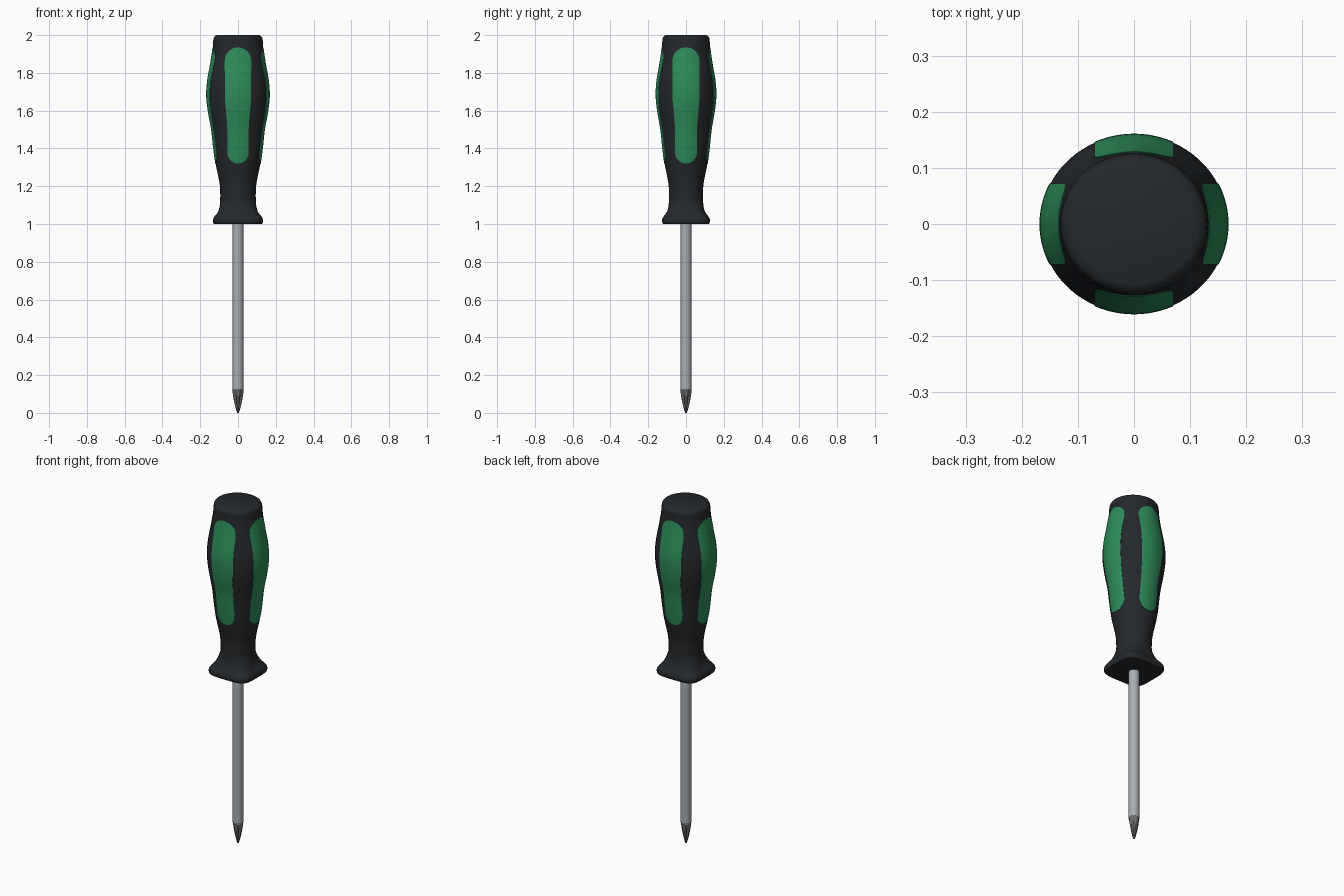
import bpy, bmesh
from math import pi, sin, cos, asin, sqrt

if "Cube" in bpy.data.objects:
    bpy.data.objects.remove(bpy.data.objects["Cube"])

FLAT = 0.955  # handle is slightly oval: y radius / x radius
PROFILE = [(1.0, .125), (1.006, .131), (1.025, .132), (1.04, .124), (1.06, .108),
           (1.09, .098), (1.14, .094), (1.2, .096), (1.25, .104), (1.32, .119),
           (1.4, .130), (1.5, .141), (1.6, .159), (1.68, .167), (1.76, .162),
           (1.85, .146), (1.93, .134), (1.98, .130), (1.993, .124), (2.0, .112)]


def material(name, rgb):
    m = bpy.data.materials.new(name)
    m.diffuse_color = (*rgb, 1)
    m.use_nodes = True
    m.node_tree.nodes["Principled BSDF"].inputs["Base Color"].default_value = m.diffuse_color
    return m


def finish(name, bm, mat, angle=35):
    bmesh.ops.remove_doubles(bm, verts=bm.verts, dist=1e-5)
    bmesh.ops.recalc_face_normals(bm, faces=bm.faces)
    me = bpy.data.meshes.new(name)
    bm.to_mesh(me)
    bm.free()
    me.materials.append(mat)
    ob = bpy.data.objects.new(name, me)
    bpy.context.collection.objects.link(ob)
    bpy.ops.object.select_all(action='DESELECT')
    ob.select_set(True)
    bpy.context.view_layer.objects.active = ob
    bpy.ops.object.shade_smooth_by_angle(angle=angle * pi / 180)
    return ob


def loft(name, rings, mat, angle=35):
    bm = bmesh.new()
    loops = [[bm.verts.new(p) for p in ring] for ring in rings]
    n = len(loops[0])
    for a, b in zip(loops, loops[1:]):
        for i in range(n):
            j = (i + 1) % n
            bm.faces.new((a[i], a[j], b[j], b[i]))
    bm.faces.new(loops[0][::-1])
    bm.faces.new(loops[-1])
    return finish(name, bm, mat, angle)


def slope(i):
    lo, hi = PROFILE[max(i - 1, 0)], PROFILE[min(i + 1, len(PROFILE) - 1)]
    return (hi[1] - lo[1]) / (hi[0] - lo[0])


def radius(z):
    # smooth curve through the profile points
    i = max(k for k in range(len(PROFILE) - 1) if PROFILE[k][0] <= z)
    (z0, r0), (z1, r1) = PROFILE[i], PROFILE[i + 1]
    h = z1 - z0
    t = (z - z0) / h
    return ((2*t**3 - 3*t*t + 1) * r0 + (t**3 - 2*t*t + t) * h * slope(i)
            + (3*t*t - 2*t**3) * r1 + (t**3 - t*t) * h * slope(i + 1))


def surf(th, z, off=0.0):
    # round grip that turns into a rounded square at the guard
    t = min(max((z - 1.03) / 0.1, 0), 1)
    n = 4.4 - 2.4 * t * t * (3 - 2 * t)
    a = radius(z)
    r = (abs(cos(th) / a)**n + abs(sin(th) / (a * FLAT))**n)**(-1 / n) + off
    return (r * cos(th), r * sin(th), z)


black = material("black_rubber", (.018, .021, .024))
green = material("green_grip", (.027, .26, .105))
steel = material("steel", (.40, .42, .45))
dark = material("dark_steel", (.13, .135, .14))

# handle
zs = []
for (z0, _), (z1, _) in zip(PROFILE, PROFILE[1:]):
    k = 2 if z1 - z0 < .03 else 5
    zs += [z0 + (z1 - z0) * i / k for i in range(k)]
zs.append(2.0)
loft("handle", [[surf(2 * pi * i / 72, z) for i in range(72)] for z in zs], black)

# four green grip panels
Z0, Z1 = 1.32, 1.935


def half_width(z):
    t = min(max((z - 1.48) / 0.22, 0), 1)
    w = .058 + .014 * t * t * (3 - 2 * t)
    d = max(1 - (z - Z0) / .06, 1 - (Z1 - z) / .07, 0)
    return w * sqrt(max(1 - d * d, 0))


columns = [(-1, -.006)] + [(-1 + i / 6, .0015) for i in range(13)] + [(1, -.006)]
rows = [(Z0 + Z1) / 2 - (Z1 - Z0) / 2 * cos(pi * i / 44) for i in range(45)]
for side, c in (("front", -pi / 2), ("right", 0), ("back", pi / 2), ("left", pi)):
    bm = bmesh.new()
    grid = [[bm.verts.new(surf(c + asin(u * half_width(z) / radius(z)), z, off))
             for u, off in columns] for z in rows]
    for a, b in zip(grid, grid[1:]):
        for j in range(len(columns) - 1):
            bm.faces.new((a[j], a[j + 1], b[j + 1], b[j]))
    finish("grip_panel_" + side, bm, green)

# shaft
R = .028
loft("shaft", [[(R * cos(2 * pi * i / 32), R * sin(2 * pi * i / 32), z) for i in range(32)]
               for z in (.12, 1.03)], steel)


# cross tip with four flutes on the diagonals
def tip_ring(z, r, depth):
    ring = []
    for i in range(48):
        th = 2 * pi * i / 48
        k = max(0, 1 - abs((th % (pi / 2)) - pi / 4) / (pi / 5.5))
        q = r * (1 - depth * k)
        ring.append((q * cos(th), q * sin(th), z))
    return ring


loft("cross_tip", [tip_ring(*p) for p in
                   ((0, .004, .2), (.012, .009, .4), (.05, .019, .5), (.085, .0255, .4),
                    (.105, .028, .22), (.125, .0285, 0), (.127, .0275, 0))], dark, 25)
